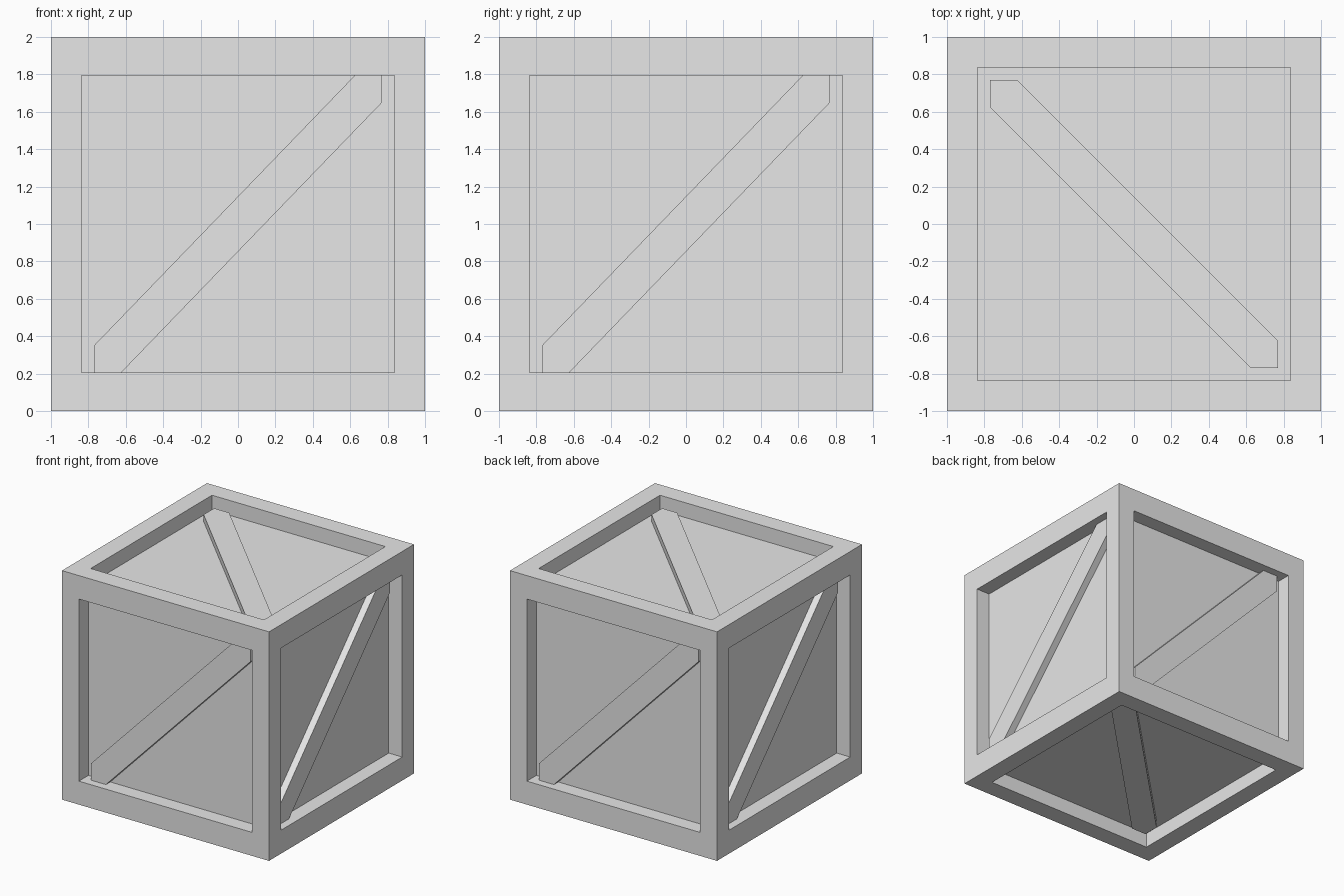
import bpy
import bmesh
from math import copysign
from mathutils import Vector

cube = bpy.data.objects.get("Cube")
if cube:
    bpy.data.objects.remove(cube, do_unlink=True)

# Half sizes of the panel openings, panel depth and brace dimensions
OPENING = Vector((0.77, 0.77, 0.795))
PANEL_DEPTH = 0.13
BRACE_DEPTH = 0.07
CORNER_CUT = 0.145

grey = bpy.data.materials.new("plain_grey")
grey.use_nodes = True
colour = (0.8, 0.8, 0.8, 1)
grey.diffuse_color = colour
grey.node_tree.nodes["Principled BSDF"].inputs["Base Color"].default_value = colour


def add_object(name, bm):
    bmesh.ops.recalc_face_normals(bm, faces=bm.faces)
    mesh = bpy.data.meshes.new(name)
    bm.to_mesh(mesh)
    bm.free()
    mesh.materials.append(grey)
    obj = bpy.data.objects.new(name, mesh)
    obj.location.z = 1
    bpy.context.collection.objects.link(obj)
    return obj


# Crate body: a box with a recessed panel in every face
bm = bmesh.new()
bmesh.ops.create_cube(bm, size=2)
panels = bm.faces[:]
bmesh.ops.inset_individual(bm, faces=panels, thickness=1 - OPENING.x)
for v in bm.verts:
    if abs(v.co.z) < 0.99:
        v.co.z = copysign(OPENING.z, v.co.z)
for panel in panels:
    inward = -panel.normal * PANEL_DEPTH
    new = bmesh.ops.extrude_discrete_faces(bm, faces=[panel])["faces"]
    bmesh.ops.translate(bm, verts=new[0].verts, vec=inward)
add_object("crate_body", bm)


def add_brace(name, u, v):
    """Diagonal board across one panel, mitred into two of its corners."""
    u, v = Vector(u), Vector(v)
    normal = u.cross(v)
    h, k, c = abs(u.dot(OPENING)), abs(v.dot(OPENING)), CORNER_CUT
    outline = [(-h, -k), (c - h, -k), (h, k - c), (h, k), (h - c, k), (-h, c - k)]
    bm = bmesh.new()
    base = [bm.verts.new(u * a + v * b + normal * (1 - PANEL_DEPTH)) for a, b in outline]
    face = bm.faces.new(base)
    geom = bmesh.ops.extrude_face_region(bm, geom=[face])["geom"]
    top = [g for g in geom if isinstance(g, bmesh.types.BMVert)]
    bmesh.ops.translate(bm, verts=top, vec=normal * (PANEL_DEPTH - BRACE_DEPTH))
    add_object(name, bm)


# One brace per face, given by the two axes it climbs along
X, Y, Z = Vector((1, 0, 0)), Vector((0, 1, 0)), Vector((0, 0, 1))
for name, u, v in [
    ("front_brace", X, Z), ("back_brace", -X, Z),
    ("left_brace", Y, Z), ("right_brace", -Y, Z),
    ("top_brace", Y, -X), ("bottom_brace", Y, X),
]:
    add_brace(name, u, v)
